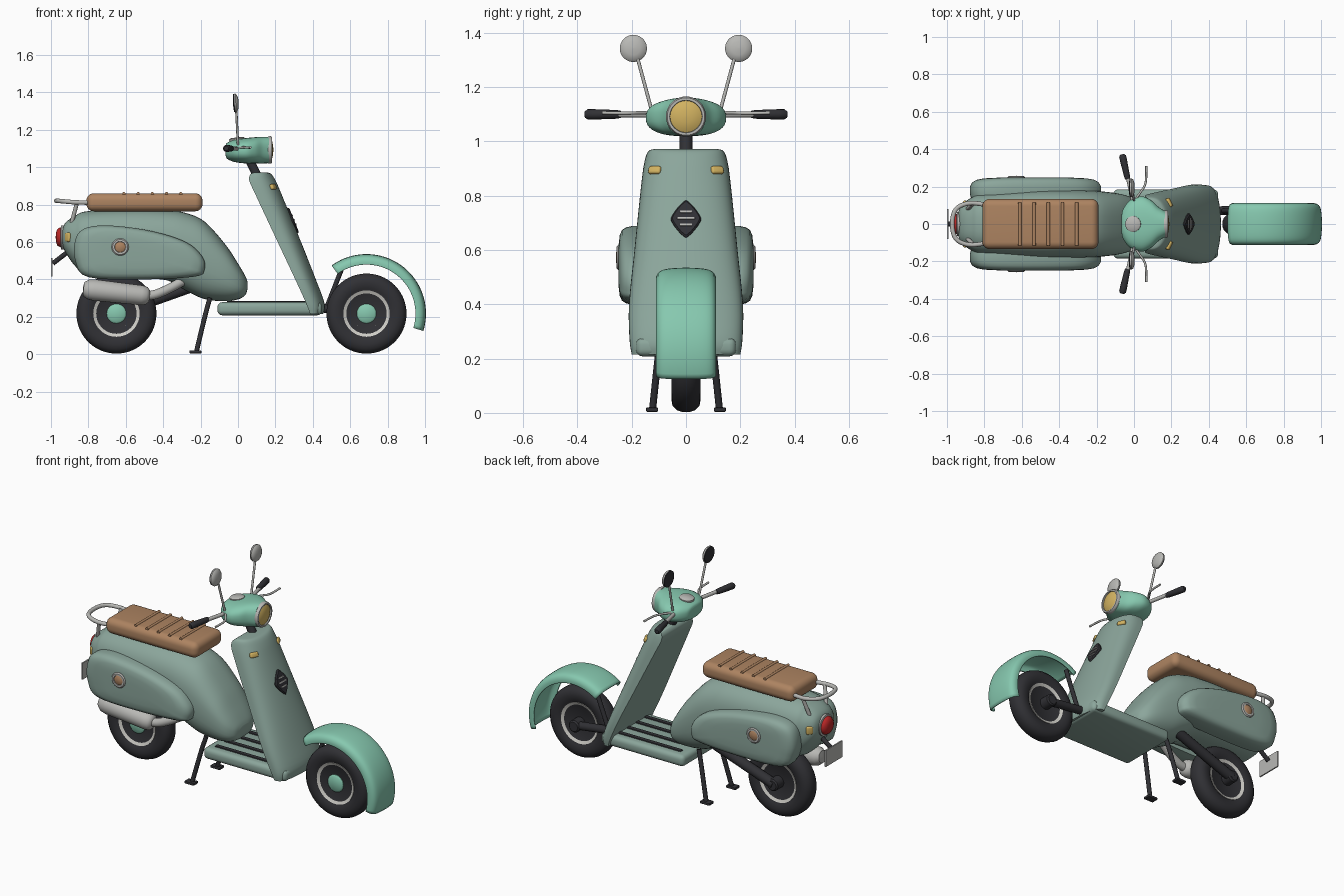
import bpy, bmesh
from math import sin, cos, pi, radians
from mathutils import Vector, Matrix, Euler

if "Cube" in bpy.data.objects:
    bpy.data.objects.remove(bpy.data.objects["Cube"])


def material(name, r, g, b):
    m = bpy.data.materials.new(name)
    m.use_nodes = True
    m.diffuse_color = (r, g, b, 1)
    m.node_tree.nodes["Principled BSDF"].inputs["Base Color"].default_value = (r, g, b, 1)
    return m


SAGE = material("sage paint", .26, .38, .33)
MINT = material("mint paint", .24, .58, .43)
LEATHER = material("tan leather", .42, .23, .12)
RUBBER = material("black rubber", .03, .03, .035)
CHROME = material("brushed metal", .48, .48, .46)
RIM = material("pale rim", .62, .61, .57)
AMBER = material("amber glass", .65, .45, .12)
RED = material("red glass", .5, .02, .02)


def finish(name, bm, mat, angle=40):
    bmesh.ops.recalc_face_normals(bm, faces=bm.faces)
    me = bpy.data.meshes.new(name)
    bm.to_mesh(me)
    bm.free()
    me.materials.append(mat)
    me.shade_smooth()
    me.set_sharp_from_angle(angle=radians(angle))
    ob = bpy.data.objects.new(name, me)
    bpy.context.collection.objects.link(ob)
    return ob


def refine(pts, n=5, closed=False):
    """Catmull-Rom interpolation of points of any dimension."""
    p = [Vector(q) for q in pts]
    m = len(p)
    at = (lambda i: p[i % m]) if closed else (lambda i: p[max(0, min(m - 1, i))])
    out = []
    for i in range(m if closed else m - 1):
        a, b, c, d = (at(i + k) for k in (-1, 0, 1, 2))
        for k in range(n):
            t = k / n
            out.append((b * 2 + (c - a) * t + (a * 2 - b * 5 + c * 4 - d) * t * t
                        + (b * 3 - a - c * 3 + d) * t ** 3) / 2)
    return out if closed else out + [p[-1]]


def loft(name, rings, mat, closed=True, caps=True, angle=40):
    bm = bmesh.new()
    vs = [[bm.verts.new(p) for p in r] for r in rings]
    n = len(rings[0])
    for a, b in zip(vs, vs[1:]):
        for i in range(n if closed else n - 1):
            j = (i + 1) % n
            bm.faces.new((a[i], a[j], b[j], b[i]))
    if caps:
        bm.faces.new(vs[0])
        bm.faces.new(vs[-1])
    return finish(name, bm, mat, angle)


def oval(a, b, p, n=40):
    """Superellipse outline with half sizes a and b."""
    f = lambda v: abs(v) ** (2 / p) * (1 if v > 0 else -1)
    return [(a * f(cos(2 * pi * i / n)), b * f(sin(2 * pi * i / n))) for i in range(n)]


def hull(name, stations, p, mat):
    """Body along x from (x, half width, low z, high z) stations."""
    return loft(name, [[(x, y, (lo + hi) / 2 + z) for y, z in oval(w, (hi - lo) / 2, p)]
                       for x, w, lo, hi in refine(stations)], mat)


def lathe(name, profile, at, axis, mat, n=40):
    """Spin (radius, height) points around an axis through a point."""
    q = Vector((0, 0, 1)).rotation_difference(Vector(axis))
    return loft(name, [[Vector(at) + q @ Vector((max(r, .0005) * cos(2 * pi * i / n),
                                                 max(r, .0005) * sin(2 * pi * i / n), h))
                        for i in range(n)] for r, h in profile], mat)


def tube(name, pts, r, mat, smooth=True, n=14):
    path = refine(pts) if smooth and len(pts) > 2 else [Vector(p) for p in pts]
    rings = []
    for i, p in enumerate(path):
        t = path[min(i + 1, len(path) - 1)] - path[max(i - 1, 0)]
        side = t.cross(Vector((0, 0, 1))).normalized()
        up = side.cross(t).normalized()
        rings.append([p + (side * cos(2 * pi * k / n) + up * sin(2 * pi * k / n)) * r for k in range(n)])
    return loft(name, rings, mat)


def box(name, at, size, bevel, mat, rot=(0, 0, 0), seg=4):
    bm = bmesh.new()
    bmesh.ops.create_cube(bm, size=1)
    bm.transform(Matrix.Diagonal((*size, 1)))
    if bevel:
        bmesh.ops.bevel(bm, geom=bm.edges[:], offset=bevel, segments=seg, profile=.5, affect='EDGES')
    bm.transform(Matrix.Translation(at) @ Euler(rot).to_matrix().to_4x4())
    return finish(name, bm, mat)


# Wheels with rims, hubs, bolts and axle caps
AXLE = .217
for label, x in (("rear", -.65), ("front", .687)):
    c = (x, 0, AXLE)
    half = [(.118, .038), (.135, .05), (.165, .054), (.19, .05), (.207, .033), (.214, .014)]
    lathe(label + "_tire", [(r, -h) for r, h in half] + half[::-1], c, (0, 1, 0), RUBBER, 56)
    rim = [(0, .03), (.085, .03), (.108, .038), (.124, .046)]
    lathe(label + "_rim", [(r, -h) for r, h in rim] + rim[::-1], c, (0, 1, 0), RIM, 48)
    lathe(label + "_hub", [(.052, 0), (.052, .042), (.042, .05), (0, .05)], c, (0, -1, 0), MINT)
    for k in range(5):
        a = 2 * pi * k / 5 + pi / 2
        lathe(label + "_wheel_bolt", [(.009, 0), (.009, .037), (0, .038)],
              (x + .08 * cos(a), 0, AXLE + .08 * sin(a)), (0, -1, 0), CHROME, 10)
    lathe(label + "_axle_cap", [(.036, 0), (.036, .095), (.028, .103), (0, .103)], c, (0, 1, 0), RUBBER)

# Front fender, a spun shell
edge = [(-.107, .262), (-.106, .283), (-.093, .302), (-.06, .311), (0, .314)]
section = edge + [(-y, r) for y, r in edge[-2::-1]]
rings = []
for i in range(41):
    a = radians(-17 + 143 * i / 40)
    rings.append([(.687 + r * cos(a), y, AXLE + r * sin(a)) for y, r in refine(section, 3)])
fender = loft("front_fender", rings, MINT, closed=False, caps=False)
shell = fender.modifiers.new("thickness", 'SOLIDIFY')
shell.thickness = .008
shell.offset = 0

# Single-sided suspension arms
tube("front_arm", [(.42, .07, .25), (.687, .075, AXLE)], .024, RUBBER)
tube("fender_strut", [(.47, .07, .24), (.56, .07, .47)], .013, RUBBER)
tube("rear_arm", [(-.22, .085, .37), (-.65, .08, AXLE)], .03, RUBBER)

# Rear body
hull("rear_body", [(-.942, .05, .60, .65), (-.925, .10, .55, .70), (-.87, .14, .47, .74),
                   (-.8, .165, .42, .765), (-.55, .18, .405, .775), (-.38, .18, .395, .77),
                   (-.28, .18, .34, .755), (-.18, .175, .295, .71), (-.07, .16, .283, .59),
                   (0, .135, .293, .485), (.038, .095, .315, .42), (.05, .05, .345, .39)], 2.6, SAGE)

# Bulging side panels with round badges, rear indicators
outline = refine([(-.87, .5), (-.87, .61), (-.82, .672), (-.69, .688), (-.47, .66), (-.28, .6),
                  (-.19, .52), (-.18, .45), (-.23, .415), (-.5, .4), (-.8, .412)], 5, True)
mid = Vector((-.53, .54))
for s in (-1, 1):
    layers = []
    for y, k in ((.12, .97), (.16, 1), (.2, 1), (.222, .965), (.236, .9), (.244, .78), (.248, .55), (.249, .25)):
        layers.append([(q.x, s * y, q.y) for q in (mid + (p - mid) * k for p in outline)])
    loft("side_panel", layers, SAGE)
    lathe("badge_ring", [(.046, -.03), (.046, .006), (.04, .012), (.03, .012), (.027, .005)],
          (-.63, s * .244, .573), (0, s, 0), CHROME)
    lathe("badge_center", [(.03, -.02), (.03, .007), (.02, .013), (0, .014)],
          (-.63, s * .244, .573), (0, s, 0), LEATHER)
    box("rear_indicator", (-.905, s * .105, .625), (.04, .03, .05), .01, AMBER, (0, 0, s * .9))

# Seat with ribs and grab rail
seat = box("seat", (-.5, 0, .812), (.62, .268, .096), .038, LEATHER, seg=6)
for k in range(5):
    x = -.61 + .076 * k
    tube("seat_rib", [(x, -.115, .858), (x, .115, .858)], .009, LEATHER)
rail = [(-.78, .1, .81), (-.87, .112, .812), (-.94, .09, .818), (-.968, .04, .82)]
tube("grab_rail", rail + [(x, -y, z) for x, y, z in rail[::-1]], .012, CHROME)
for s in (-1, 1):
    tube("rail_strut", [(-.86, s * .108, .812), (-.89, s * .08, .70)], .011, CHROME)

# Tail light and plate
lathe("tail_light_ring", [(.05, 0), (.064, .02), (.064, .035), (.052, .038)], (-.91, 0, .625), (-1, 0, 0), CHROME)
lathe("tail_light", [(.053, 0), (.053, .042), (.044, .056), (.024, .063), (0, .065)],
      (-.91, 0, .625), (-1, 0, 0), RED)
tube("plate_bracket", [(-.88, 0, .57), (-.99, 0, .485)], .013, RUBBER)
box("number_plate", (-.995, 0, .465), (.008, .16, .1), 0, CHROME)

# Muffler and pipe
q = Vector((-1, 0, .11)).normalized()
lathe("muffler", [(0, 0), (.03, .003), (.047, .018), (.053, .045), (.057, .3), (.052, .335), (.036, .358), (0, .362)],
      (-.47, -.135, .31), q, CHROME)
tube("exhaust_pipe", [(-.5, -.135, .312), (-.44, -.132, .32), (-.36, -.12, .355), (-.28, -.1, .4)], .025, CHROME)

# Stand
for s in (-1, 1):
    tube("stand_leg", [(-.15, s * .09, .3), (-.175, s * .102, .21), (-.222, s * .123, .015)], .013, RUBBER)
    box("stand_foot", (-.228, s * .125, .012), (.065, .045, .016), .005, RUBBER, seg=2)

# Floorboard with grip strips
box("floorboard", (.17, 0, .243), (.56, .37, .07), .026, SAGE)
for k in range(4):
    box("floor_strip", (.16, -.126 + .084 * k, .278), (.44, .026, .014), .005, RUBBER, seg=2)

# Leg shield: flat back, bowed front
rings = []
for z, xb, xf, w in refine([(.972, .1, .15, .115), (.965, .07, .175, .138), (.93, .06, .2, .152),
                            (.85, .095, .235, .164), (.6, .212, .337, .19), (.4, .306, .416, .21),
                            (.27, .365, .463, .208), (.215, .385, .455, .2)], 4):
    rings.append([(xb + (xf - xb) * max(0, sin(pi * i / 32)) ** .6, w * cos(pi * i / 32), z) for i in range(33)])
loft("leg_shield", rings, SAGE)

# Horn grille and front indicators on the shield
n = Vector((1, 0, .4)).normalized()
up = Vector((-n.z, 0, n.x))
center = Vector((.287, 0, .712))
loft("horn_grille", [[center + n * h + up * (b * k) + Vector((0, a * k, 0)) for a, b in oval(.056, .074, 1.25)]
                     for h, k in ((-.02, 1), (.008, 1), (.014, .9))], RUBBER)
for k, w in ((-1, .045), (0, .066), (1, .045)):
    box("grille_bar", center + up * .026 * k + n * .014, (.008, w, .009), .003, CHROME, (0, -.38, 0), 2)
for s in (-1, 1):
    box("front_indicator", (.183, s * .112, .892), (.034, .05, .03), .009, AMBER, (0, -.35, s * .45))

# Steering column and headset
tube("steering_column", [(.12, 0, .92), (.04, 0, 1.08)], .024, RUBBER)
hull("headset", [(-.067, .04, 1.065, 1.115), (-.058, .08, 1.045, 1.13), (-.02, .128, 1.028, 1.146),
                 (.04, .148, 1.02, 1.155), (.09, .128, 1.02, 1.16), (.13, .092, 1.02, 1.162),
                 (.165, .07, 1.021, 1.161)], 2.5, MINT)
lathe("headlight_ring", [(.06, 0), (.072, .004), (.074, .018), (.069, .027), (.06, .027), (.058, .018)],
      (.156, 0, 1.092), (1, 0, 0), CHROME)
lathe("headlight_lens", [(.061, 0), (.061, .019), (.045, .027), (.022, .032), (0, .033)],
      (.156, 0, 1.092), (1, 0, 0), AMBER)
lathe("speedometer", [(.042, -.02), (.042, .006), (.036, .011), (0, .012)],
      (-.005, 0, 1.147), (-.12, 0, 1), CHROME)

# Handlebars, grips, levers and mirrors
for s in (-1, 1):
    tube("handlebar", [(.0, s * .1, 1.098), (-.035, s * .26, 1.1)], .011, CHROME)
    lathe("grip", [(0, 0), (.013, .001), (.016, .015), (.019, .1), (.019, .125), (.012, .135), (0, .136)],
          (-.034, s * .24, 1.1), (-.22, s, 0), RUBBER, 18)
    tube("brake_lever", [(.005, s * .13, 1.105), (.035, s * .17, 1.106), (.062, s * .22, 1.104),
                         (.066, s * .31, 1.106)], .006, CHROME)
    tube("mirror_stem", [(0, s * .128, 1.12), (-.01, s * .182, 1.32)], .0065, CHROME)
    at = (-.014, s * .194, 1.343)
    lathe("mirror_shell", [(.049, -.004), (.05, .002), (.043, .01), (.025, .016), (0, .018)], at, (1, 0, .05), CHROME)
    lathe("mirror_glass", [(.049, .003), (.048, .009), (.03, .012), (0, .013)], at, (-1, 0, -.05), RUBBER)
